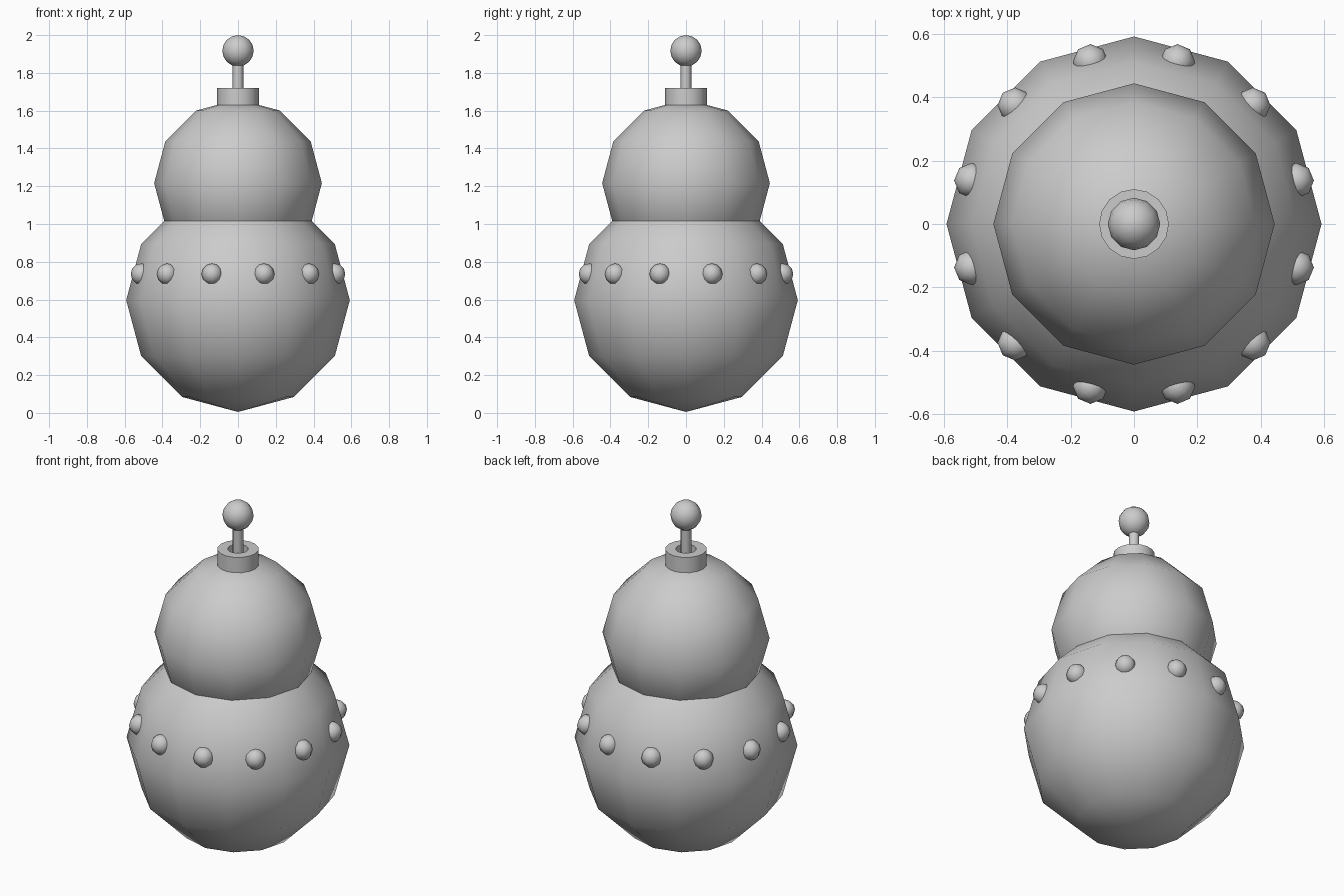
import bpy, bmesh, math

if "Cube" in bpy.data.objects:
    bpy.data.objects.remove(bpy.data.objects["Cube"])


def ball(name, radius, location, segments, rings):
    bpy.ops.mesh.primitive_uv_sphere_add(segments=segments, ring_count=rings,
                                         radius=radius, location=location)
    ob = bpy.context.object
    ob.name = name
    bpy.ops.object.shade_smooth()
    return ob


def lathe(name, profile, segments, closed):
    """Spin an (r, z) profile around the z axis."""
    bm = bmesh.new()
    rows = []
    for i in range(segments):
        a = 2 * math.pi * i / segments
        rows.append([bm.verts.new((r * math.cos(a), r * math.sin(a), z)) for r, z in profile])
    n = len(profile)
    for i in range(segments):
        p, q = rows[i], rows[(i + 1) % segments]
        for k in range(n if closed else n - 1):
            m = (k + 1) % n
            bm.faces.new((p[k], q[k], q[m], p[m]))
    if not closed:
        bm.faces.new([r[0] for r in rows])
        bm.faces.new([r[-1] for r in rows])
    bmesh.ops.recalc_face_normals(bm, faces=bm.faces)
    me = bpy.data.meshes.new(name)
    bm.to_mesh(me)
    bm.free()
    ob = bpy.data.objects.new(name, me)
    bpy.context.collection.objects.link(ob)
    bpy.ops.object.select_all(action='DESELECT')
    ob.select_set(True)
    bpy.context.view_layer.objects.active = ob
    bpy.ops.object.shade_smooth_by_angle(angle=math.radians(40))
    return ob


# Two stacked low-poly spheres
ball("lower_body", 0.592, (0, 0, 0.597), 12, 6)
ball("upper_body", 0.444, (0, 0, 1.216), 12, 6)

# Row of studs around the lower body
for i in range(12):
    a = math.radians(15 + 30 * i)
    ball(f"stud_{i + 1}", 0.056, (0.53 * math.cos(a), 0.53 * math.sin(a), 0.735), 8, 6)

# Open collar, stem and knob on top
lathe("collar", [(0.11, 1.61), (0.11, 1.72), (0.055, 1.72), (0.055, 1.61)], 16, True)
lathe("stem", [(0.028, 1.6), (0.028, 1.87)], 12, False)
ball("knob", 0.083, (0, 0, 1.917), 12, 8)
